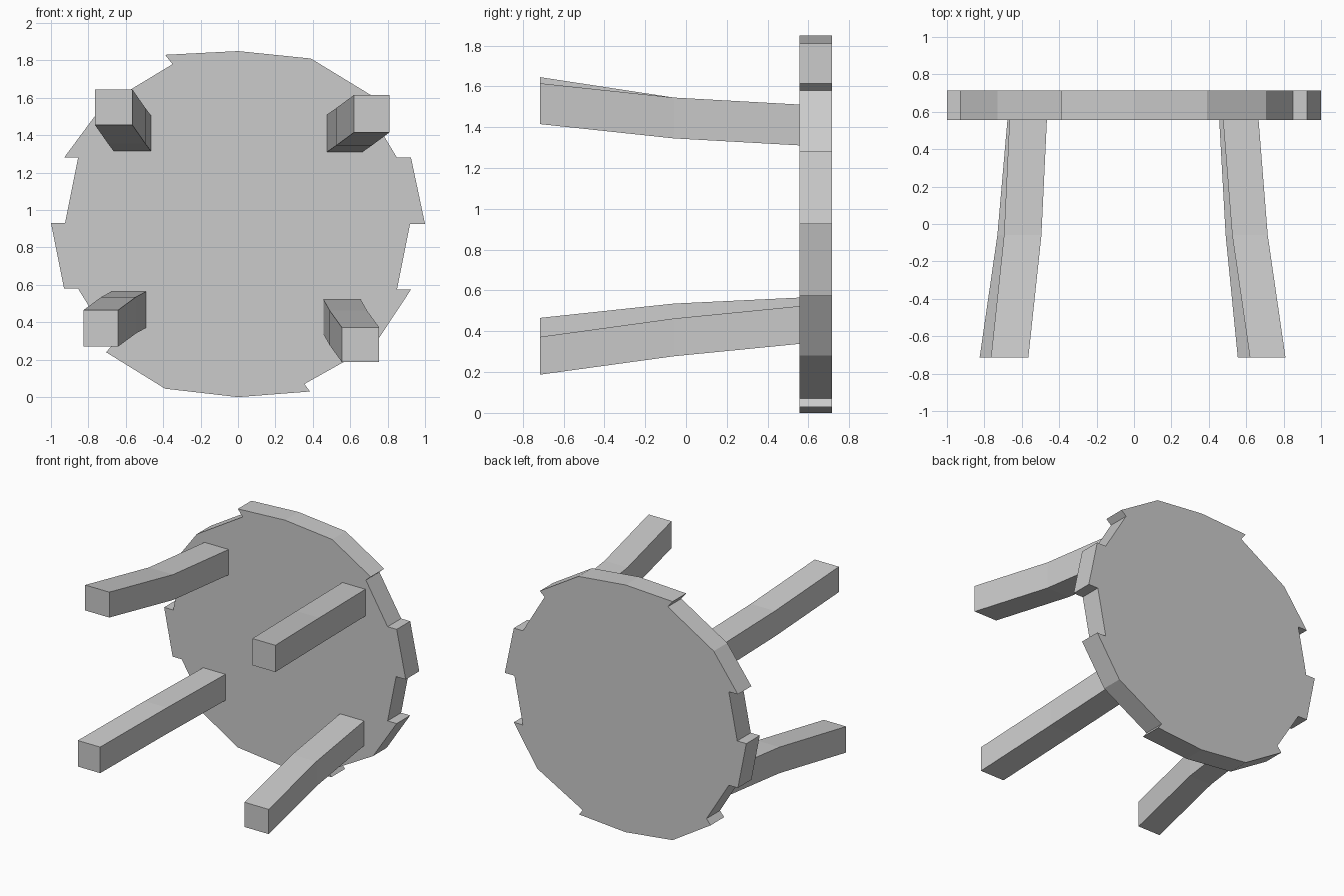
import bpy
import bmesh

cube = bpy.data.objects.get("Cube")
if cube:
    bpy.data.objects.remove(cube, do_unlink=True)

# One plain grey for the whole table
grey = bpy.data.materials.new("plain grey")
grey.use_nodes = True
colour = (0.6, 0.6, 0.6, 1)
grey.diffuse_color = colour
grey.node_tree.nodes["Principled BSDF"].inputs["Base Color"].default_value = colour


def loft(name, rings):
    """Join successive rings of points into a closed solid."""
    bm = bmesh.new()
    loops = [[bm.verts.new(p) for p in ring] for ring in rings]
    count = len(loops[0])
    for a, b in zip(loops, loops[1:]):
        for i in range(count):
            j = (i + 1) % count
            bm.faces.new((a[i], a[j], b[j], b[i]))
    bm.faces.new(loops[0])
    bm.faces.new(loops[-1])
    bmesh.ops.recalc_face_normals(bm, faces=bm.faces)
    mesh = bpy.data.meshes.new(name)
    bm.to_mesh(mesh)
    bm.free()
    mesh.materials.append(grey)
    obj = bpy.data.objects.new(name, mesh)
    bpy.context.collection.objects.link(obj)
    return obj


# Round top with stepped rim, outline clockwise from the highest point
rim = [(0, 1.85), (0.39, 1.81), (0.71, 1.615), (0.67, 1.58),
       (0.85, 1.28), (0.925, 1.28), (1, 0.925), (0.92, 0.925),
       (0.85, 0.575), (0.925, 0.575), (0.73, 0.28), (0.355, 0.07),
       (0.385, 0.03), (0, 0), (-0.39, 0.045), (-0.705, 0.24),
       (-0.67, 0.28), (-0.855, 0.58), (-0.93, 0.58), (-1, 0.93),
       (-0.925, 0.93), (-0.855, 1.28), (-0.93, 1.28), (-0.73, 1.55),
       (-0.35, 1.78), (-0.39, 1.83)]
loft("table_top", [[(x, y, z) for x, z in rim] for y in (0.555, 0.715)])


# Splayed square legs: section centre (x, z) at root, bend and foot
leg_stations = (0.57, -0.06, -0.715)
legs = {
    "upper_right_leg": (0.2, 0.19, [(-0.565, 1.41), (-0.595, 1.45), (-0.665, 1.55)]),
    "upper_left_leg": (0.19, 0.2, [(0.57, 1.41), (0.62, 1.445), (0.715, 1.515)]),
    "lower_right_leg": (0.185, 0.195, [(-0.583, 0.468), (-0.638, 0.438), (-0.733, 0.368)]),
    "lower_left_leg": (0.2, 0.185, [(0.555, 0.432), (0.59, 0.37), (0.655, 0.28)]),
}
corners = ((-0.5, -0.5), (0.5, -0.5), (0.5, 0.5), (-0.5, 0.5))
for name, (width, height, path) in legs.items():
    loft(name, [[(x + width * u, y, z + height * v) for u, v in corners]
                for y, (x, z) in zip(leg_stations, path)])
